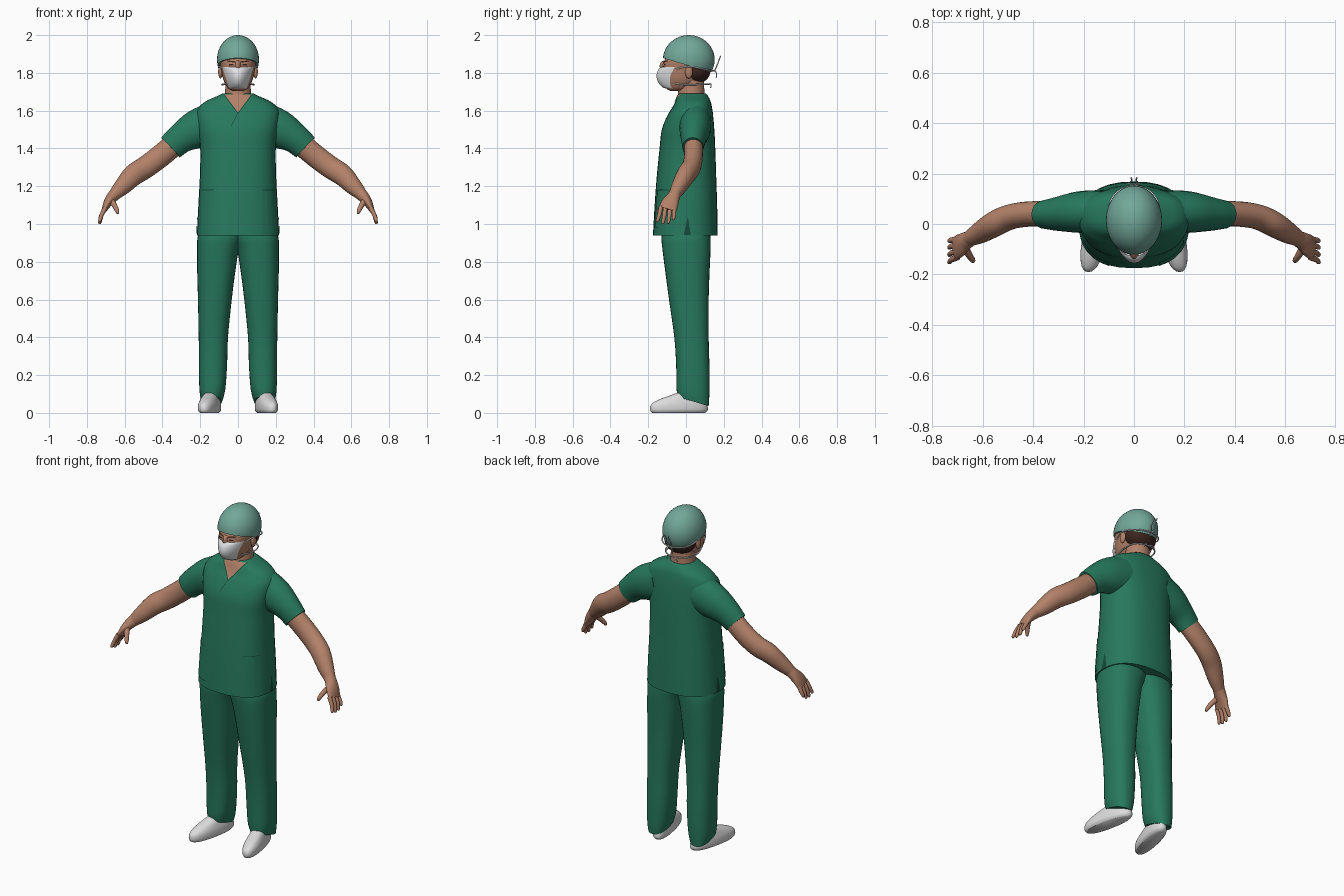
import bpy, bmesh, math
from mathutils import Vector
from mathutils.bvhtree import BVHTree

cube = bpy.data.objects.get("Cube")
if cube:
    bpy.data.objects.remove(cube)


def material(name, *rgb):
    m = bpy.data.materials.new(name)
    m.use_nodes = True
    m.diffuse_color = (*rgb, 1)
    m.node_tree.nodes["Principled BSDF"].inputs["Base Color"].default_value = (*rgb, 1)
    return m


GREEN = material("scrub green", .02, .19, .11)
SEAM = material("dark seam green", .007, .07, .04)
CAP = material("cap pale green", .17, .39, .32)
SKIN = material("skin", .45, .22, .14)
WHITE = material("shoe white", .72, .72, .72)
MASK = material("mask white", .75, .76, .77)
HAIR = material("dark brown hair", .045, .018, .013)


def finish(name, bm, mat, mirror=False, angle=50):
    mesh = bpy.data.meshes.new(name)
    bm.to_mesh(mesh)
    bm.free()
    mesh.materials.append(mat)
    ob = bpy.data.objects.new(name, mesh)
    bpy.context.collection.objects.link(ob)
    bpy.ops.object.select_all(action='DESELECT')
    ob.select_set(True)
    bpy.context.view_layer.objects.active = ob
    bpy.ops.object.shade_smooth_by_angle(angle=math.radians(angle))
    if mirror:
        ob.modifiers.new("Mirror", 'MIRROR').use_mirror_merge = False
    return ob


def smooth_rows(rows, steps=4):
    # Catmull-Rom interpolation between section rows
    out = []
    for i in range(len(rows) - 1):
        quad = [rows[max(i - 1, 0)], rows[i], rows[i + 1], rows[min(i + 2, len(rows) - 1)]]
        for s in range(steps):
            t = s / steps
            out.append([b + t / 2 * (c - a + t * (2 * a - 5 * b + 4 * c - d + t * (3 * (b - c) + d - a)))
                        for a, b, c, d in zip(*quad)])
    return out + [list(rows[-1])]


def skin_rings(bm, rings):
    loops = [[bm.verts.new(p) for p in r] for r in rings]
    n = len(loops[0])
    for a, b in zip(loops, loops[1:]):
        for i in range(n):
            bm.faces.new((a[i], a[(i + 1) % n], b[(i + 1) % n], b[i]))
    bm.faces.new(loops[0])
    bm.faces.new(loops[-1])
    bmesh.ops.recalc_face_normals(bm, faces=bm.faces)


def unit_ring(power, n=32):
    pts = [(math.cos(math.tau * i / n), math.sin(math.tau * i / n)) for i in range(n)]
    return [tuple(math.copysign(abs(c) ** (2 / power), c) for c in p) for p in pts]


def stack(name, rows, mat, power=2.3, mirror=False, warp=None):
    # level sections: z, x from, x to, y from, y to
    bm = bmesh.new()
    rings = []
    for z, x0, x1, y0, y1 in smooth_rows(rows):
        rings.append([((x0 + x1 + (x1 - x0) * u) / 2, (y0 + y1 + (y1 - y0) * v) / 2, z)
                      for u, v in unit_ring(power)])
    skin_rings(bm, rings)
    if warp:
        for v in bm.verts:
            v.co = warp(*v.co)
    return finish(name, bm, mat, mirror)


def limb(name, rows, mat):
    # sections across a path: x, y, z, radius across, radius in depth
    rows = smooth_rows(rows)
    pts = [Vector(r[:3]) for r in rows]
    bm = bmesh.new()
    rings = []
    for i, r in enumerate(rows):
        t = (pts[min(i + 1, len(pts) - 1)] - pts[max(i - 1, 0)]).normalized()
        v = (Vector((0, 1, 0)) - t * t.y).normalized()
        u = v.cross(t)
        rings.append([pts[i] + u * a * r[3] + v * b * r[4] for a, b in unit_ring(2, 20)])
    skin_rings(bm, rings)
    return finish(name, bm, mat, True)


def plate(name, corners, host, mat, side=False, lift=.003, bulge=0, mirror=False, n=14):
    # thin sheet laid on the host's front or side
    tree = BVHTree.FromPolygons([v.co for v in host.data.vertices],
                                [p.vertices[:] for p in host.data.polygons])
    ray = Vector((-1, 0, 0)) if side else Vector((0, 1, 0))
    a, b, c, d = map(Vector, corners)
    bm = bmesh.new()
    grid = {}
    for i in range(n + 1):
        for j in range(n + 1):
            u, v = i / n, j / n
            h, z = a.lerp(b, u).lerp(d.lerp(c, u), v)
            hit = tree.ray_cast(Vector((1, h, z)) if side else Vector((h, -1, z)), ray)[0]
            if hit:
                puff = bulge * math.sin(math.pi * u) * max(math.sin(math.pi * v), 0) ** .5
                grid[i, j] = bm.verts.new(hit - ray * (lift + puff))
    for i in range(n):
        for j in range(n):
            keys = [(i, j), (i + 1, j), (i + 1, j + 1), (i, j + 1)]
            if all(k in grid for k in keys):
                bm.faces.new([grid[k] for k in keys])
    bmesh.ops.remove_doubles(bm, verts=bm.verts, dist=.00001)
    bm.normal_update()
    if sum(f.normal.dot(ray) * f.calc_area() for f in bm.faces) > 0:
        bmesh.ops.reverse_faces(bm, faces=bm.faces)
    return finish(name, bm, mat, mirror)


def ball(name, centre, radii, mat, mirror=False, cut=None):
    bm = bmesh.new()
    bmesh.ops.create_uvsphere(bm, u_segments=40, v_segments=24, radius=1)
    for v in bm.verts:
        v.co = Vector(c + r * q for c, r, q in zip(centre, radii, v.co))
    if cut:
        bmesh.ops.bisect_plane(bm, geom=bm.verts[:] + bm.edges[:] + bm.faces[:],
                               plane_co=cut[0], plane_no=cut[1], clear_inner=True)
        bmesh.ops.holes_fill(bm, edges=[e for e in bm.edges if e.is_boundary], sides=0)
    return finish(name, bm, mat, mirror)


def cord(name, pts, mat, r=.004):
    for label, s in (("left", 1), ("right", -1)):
        cu = bpy.data.curves.new(name, 'CURVE')
        cu.dimensions = '3D'
        cu.bevel_depth = r
        cu.bevel_resolution = 2
        cu.use_fill_caps = True
        sp = cu.splines.new('NURBS')
        sp.points.add(len(pts) - 1)
        sp.use_endpoint_u = True
        sp.order_u = 3
        for p, (x, y, z) in zip(sp.points, pts):
            p.co = (s * x, y, z, 1)
        cu.materials.append(mat)
        bpy.context.collection.objects.link(bpy.data.objects.new(label + "_" + name, cu))


# Tunic body, symmetric sections
tunic = stack("tunic", [(z, -w, w, f, b) for z, w, f, b in (
    (.94, .218, -.175, .168), (1.1, .21, -.166, .165), (1.25, .202, -.155, .16),
    (1.4, .2, -.14, .155), (1.5, .212, -.128, .15), (1.58, .22, -.095, .143),
    (1.62, .205, -.07, .137), (1.65, .17, -.056, .13), (1.675, .115, -.046, .118),
    (1.692, .08, -.036, .105))], GREEN, 2.4)
limb("sleeves", [(.12, .05, 1.535, .115, .085), (.22, .047, 1.5, .103, .082),
                 (.3, .04, 1.455, .081, .068), (.357, .037, 1.405, .072, .056)], GREEN)

# Tunic details
plate("neck_opening", [(-.072, 1.686), (.072, 1.686), (0, 1.59), (0, 1.59)], tunic, SKIN)
for name, s in (("left_collar_seam", 1), ("right_collar_seam", -1)):
    plate(name, [(s * .072, 1.686), (s * .078, 1.686), (0, 1.583), (0, 1.59)], tunic, SEAM, lift=.004)
plate("crossover_seam", [(.002, 1.59), (-.002, 1.59), (-.037, 1.52), (-.033, 1.52)], tunic, SEAM)
plate("pockets", [(.1, 1.18), (.197, 1.18), (.2, .98), (.1, .98)], tunic, GREEN, lift=.005, mirror=True)
plate("pocket_seams", [(.13, 1.182), (.196, 1.182), (.196, 1.178), (.13, 1.178)],
      tunic, SEAM, lift=.006, mirror=True)
plate("side_slits", [(.01, 1.04), (.01, 1.04), (.025, .942), (-.012, .942)],
      tunic, SEAM, side=True, mirror=True)

# Trousers with hems that drop toward the heel
stack("trousers", [(.06, .085, .195, -.045, .12), (.12, .068, .204, -.05, .124),
                   (.25, .058, .207, -.052, .124), (.4, .053, .208, -.062, .12),
                   (.6, .033, .212, -.09, .12), (.75, .014, .216, -.11, .125),
                   (.86, -.004, .216, -.124, .13), (.93, -.03, .214, -.13, .13),
                   (1, -.04, .19, -.12, .12)], GREEN, 2.4, True,
      lambda x, y, z: (x, y, z - (y - .04) * .3 * max(0, 1 - (z - .06) / .1)))

# Shoes, toes turned out
stack("shoes", [(0, -.04, .04, -.18, .1), (.015, -.05, .05, -.19, .115),
                (.045, -.05, .05, -.184, .112), (.07, -.044, .044, -.145, .1),
                (.09, -.038, .038, -.09, .09), (.105, -.03, .03, -.05, .08)], WHITE, 2.3, True,
      lambda x, y, z: (.143 + x - .2 * y, y, z))

# Arms and hands
limb("arms", [(.32, .038, 1.435, .06, .05), (.41, .04, 1.36, .06, .05),
              (.49, .028, 1.3, .059, .05), (.552, 0, 1.26, .057, .05),
              (.61, -.035, 1.2, .046, .042), (.655, -.06, 1.155, .032, .03)], SKIN)
limb("palms", [(.64, -.053, 1.17, .034, .03), (.668, -.068, 1.14, .03, .036),
               (.69, -.085, 1.11, .023, .046), (.708, -.098, 1.075, .014, .047)], SKIN)
for name, off, tip in (("index", -.036, 1.01), ("middle", -.012, 1), ("ring", .012, 1.002), ("little", .034, 1.02)):
    y = -.097 + off
    limb(name + "_fingers", [(.7, y, 1.09, .013, .012), (.721, y - .004 + off * .1, 1.05, .011, .011),
                             (.731, y - .01 + off * .2, tip + .01, .009, .009),
                             (.733, y - .012 + off * .2, tip, .005, .005)], SKIN)
limb("thumbs", [(.675, -.085, 1.13, .017, .017), (.655, -.12, 1.1, .014, .014),
                (.64, -.142, 1.07, .011, .011), (.636, -.148, 1.055, .006, .006)], SKIN)

# Neck and head
stack("neck", [(z, -w, w, f, b) for z, w, f, b in (
    (1.62, .08, -.045, .1), (1.69, .07, -.043, .098), (1.74, .066, -.04, .095),
    (1.8, .066, -.04, .09))], SKIN, 2)
head = stack("head", [(z, -w, w, f, b) for z, w, f, b in (
    (1.705, .028, -.085, -.01), (1.72, .054, -.105, .04), (1.765, .078, -.119, .085),
    (1.82, .089, -.122, .115), (1.87, .096, -.113, .125), (1.93, .08, -.08, .1))], SKIN, 2.1)
ball("ears", (.093, .015, 1.805), (.012, .02, .034), SKIN, True)
ball("hair", (0, .052, 1.81), (.092, .077, .068), HAIR)
ball("cap", (0, .015, 1.87), (.111, .137, .13), CAP,
     cut=((0, -.12, 1.878), (0, .08, .27)))

# Face details
plate("eyebrows", [(.016, 1.862), (.058, 1.866), (.058, 1.86), (.016, 1.854)], head, HAIR, mirror=True)
plate("eyes", [(.023, 1.847), (.047, 1.847), (.047, 1.84), (.023, 1.84)], head, HAIR, mirror=True)
plate("nose_bridge", [(-.012, 1.865), (.012, 1.865), (.018, 1.815), (-.018, 1.815)], head, SKIN, bulge=.016)
plate("face_mask", [(-.083, 1.832), (.083, 1.832), (.047, 1.718), (-.047, 1.718)],
      head, MASK, lift=.005, bulge=.03, n=24)

# Mask cords and knots
cord("upper_mask_cord", [(.08, -.05, 1.82), (.104, .0, 1.84), (.1, .09, 1.82), (.05, .145, 1.81),
                         (0, .152, 1.81)], MASK)
cord("lower_mask_cord", [(.062, -.06, 1.745), (.085, -.01, 1.735), (.085, .08, 1.74),
                         (.04, .12, 1.74), (0, .122, 1.74)], MASK)
cord("upper_knot_end", [(0, .15, 1.81), (.02, .165, 1.84), (.004, .172, 1.86), (.012, .183, 1.89)], MASK, .003)
cord("upper_knot_tail", [(0, .15, 1.81), (.03, .165, 1.81), (.02, .16, 1.775)], MASK, .003)
cord("lower_knot_end", [(0, .12, 1.74), (.03, .14, 1.75), (.035, .13, 1.72)], MASK, .003)
